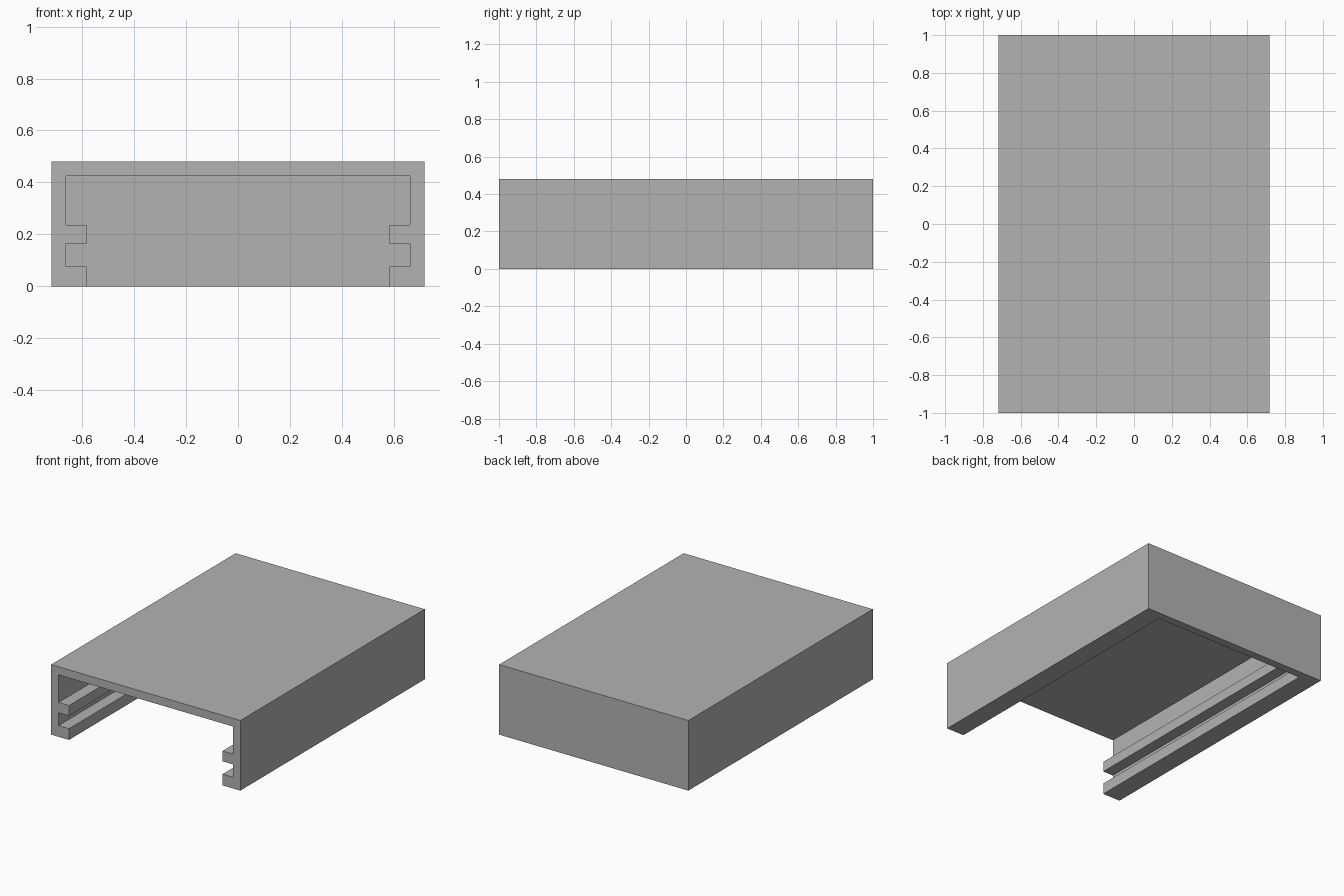
import bpy
import bmesh

cube = bpy.data.objects.get("Cube")
if cube:
    bpy.data.objects.remove(cube, do_unlink=True)

# Overall size and wall thickness
HALF_W, HALF_L, HEIGHT, WALL = 0.718, 1.0, 0.481, 0.056
INNER = HALF_W - WALL       # inside face of the side walls
LIP = 0.583                 # inner edge of the rails

# Cavity outline on one side, from the bottom lip up to the roof
half = [(LIP, 0), (LIP, 0.077), (INNER, 0.077), (INNER, 0.165),
        (LIP, 0.165), (LIP, 0.236), (INNER, 0.236), (INNER, HEIGHT - WALL)]
cavity = [(-x, z) for x, z in half] + half[::-1]
outline = [(-HALF_W, 0), (-HALF_W, HEIGHT), (HALF_W, HEIGHT), (HALF_W, 0)]

bm = bmesh.new()


def ring(points, y):
    return [bm.verts.new((x, y, z)) for x, z in points]


def bridge(a, b):
    for i in range(len(a) - 1):
        bm.faces.new((a[i], a[i + 1], b[i + 1], b[i]))


outer_front, outer_back = ring(outline, -HALF_L), ring(outline, HALF_L)
cav_front, cav_back = ring(cavity, -HALF_L), ring(cavity, HALF_L - WALL)

# Outer walls and roof, then rails and inner walls
bridge(outer_front, outer_back)
bridge(cav_front, cav_back)
# Back wall, outside and inside
bm.faces.new(outer_back)
bm.faces.new(cav_back)
# Open front edge and the underside rim
bm.faces.new(outer_front + cav_front[::-1])
bm.faces.new((outer_front[0], cav_front[0], cav_back[0], cav_back[-1],
              cav_front[-1], outer_front[-1], outer_back[-1], outer_back[0]))
bmesh.ops.recalc_face_normals(bm, faces=bm.faces[:])

mesh = bpy.data.meshes.new("railed_cover")
bm.to_mesh(mesh)
bm.free()
cover = bpy.data.objects.new("railed_cover", mesh)
bpy.context.scene.collection.objects.link(cover)

# Plain grey
grey = bpy.data.materials.new("plain_grey")
grey.use_nodes = True
colour = (0.45, 0.45, 0.45, 1)
grey.diffuse_color = colour
grey.node_tree.nodes["Principled BSDF"].inputs["Base Color"].default_value = colour
mesh.materials.append(grey)
